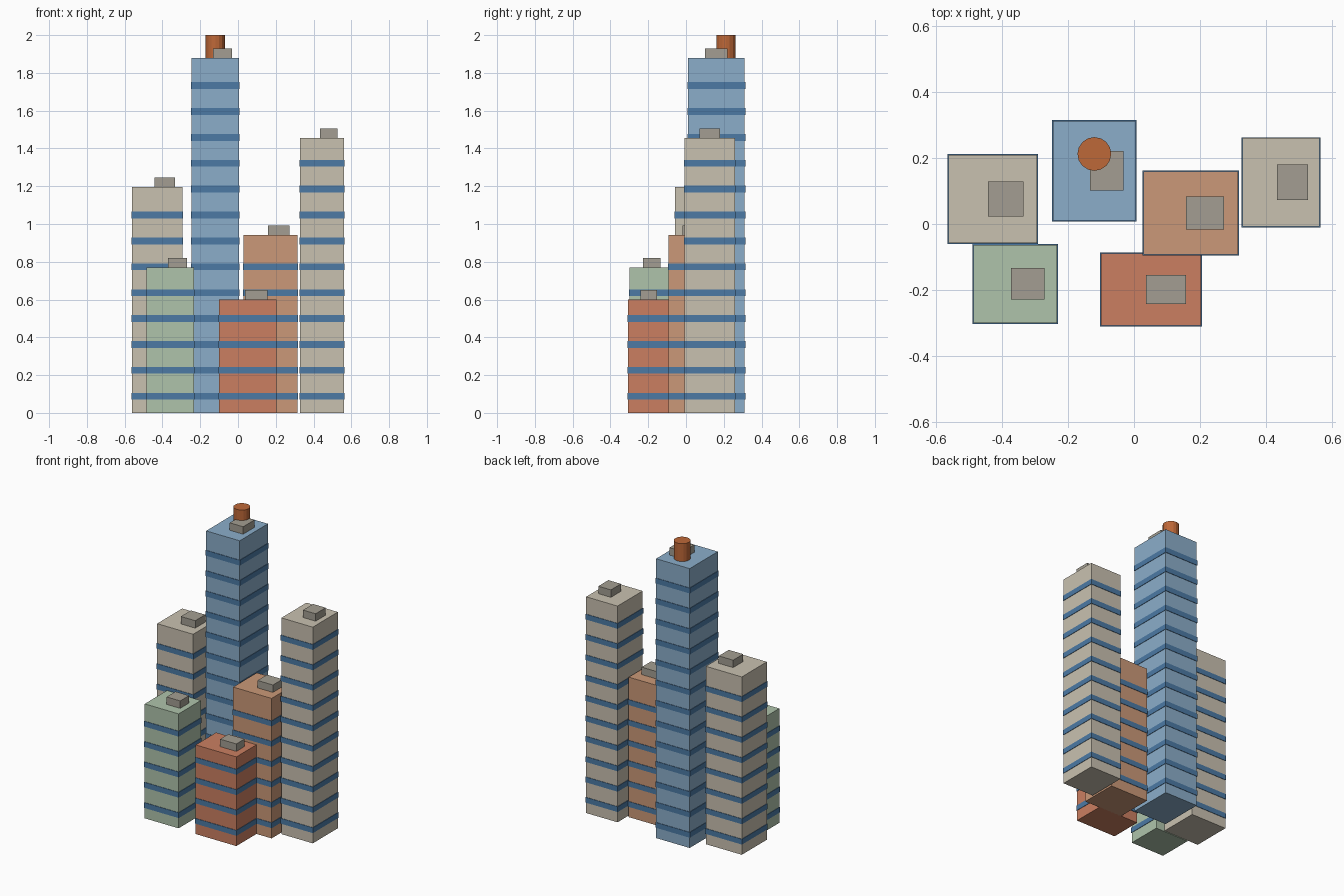
import bpy
from mathutils import Vector

cube = bpy.data.objects.get("Cube")
if cube:
    bpy.data.objects.remove(cube, do_unlink=True)


def linear(c):
    c /= 255
    return c / 12.92 if c <= 0.04045 else ((c + 0.055) / 1.055) ** 2.4


def material(name, *rgb):
    mat = bpy.data.materials.new(name)
    mat.use_nodes = True
    colour = (*[linear(c) for c in rgb], 1)
    mat.diffuse_color = colour
    node = next(n for n in mat.node_tree.nodes if n.type == "BSDF_PRINCIPLED")
    node.inputs["Base Color"].default_value = colour
    return mat


beige = material("beige", 201, 193, 176)
blue = material("light_blue", 139, 174, 202)
tan = material("tan", 203, 153, 120)
green = material("pale_green", 175, 196, 171)
red = material("brick_red", 203, 127, 97)
grey = material("roof_grey", 163, 158, 146)
glass = material("window_blue", 76, 122, 165)
rust = material("rust_orange", 190, 104, 56)


def box(name, centre, size, mat):
    bpy.ops.mesh.primitive_cube_add(size=1, location=centre)
    obj = bpy.context.object
    obj.name = name
    obj.data.transform(obj.matrix_world.to_3x3().to_4x4())
    for v in obj.data.vertices:
        v.co *= Vector(size)
    obj.data.materials.append(mat)
    return obj


FLOOR, FIRST, BAND, LIP = 0.137, 0.0885, 0.036, 0.006


def tower(name, x, y, width, depth, height, mat):
    # Main block
    box(name, (x, y, height / 2), (width, depth, height), mat)
    # Window bands, slightly proud of the walls
    z, level = FIRST, 1
    while z < height - 0.06:
        box(f"{name}_window_band_{level}", (x, y, z),
            (width + LIP, depth + LIP, BAND), glass)
        z += FLOOR
        level += 1
    # Rooftop plant room
    box(f"{name}_roof_unit", (x + 0.15 * width, y, height + 0.025),
        (0.4 * width, 0.4 * depth, 0.05), grey)


tower("left_tower", -0.428, 0.076, 0.268, 0.266, 1.197, beige)
tower("tall_tower", -0.12, 0.161, 0.25, 0.3, 1.88, blue)
tower("middle_block", 0.172, 0.033, 0.286, 0.252, 0.942, tan)
tower("right_tower", 0.445, 0.126, 0.234, 0.267, 1.455, beige)
tower("front_left_block", -0.359, -0.181, 0.252, 0.236, 0.77, green)
tower("front_block", 0.051, -0.198, 0.303, 0.218, 0.6, red)

# Water tank on the tall tower
bpy.ops.mesh.primitive_cylinder_add(vertices=16, radius=0.051, depth=0.12,
                                    location=(-0.12, 0.212, 1.94))
tank = bpy.context.object
tank.name = "water_tank"
tank.data.materials.append(rust)
